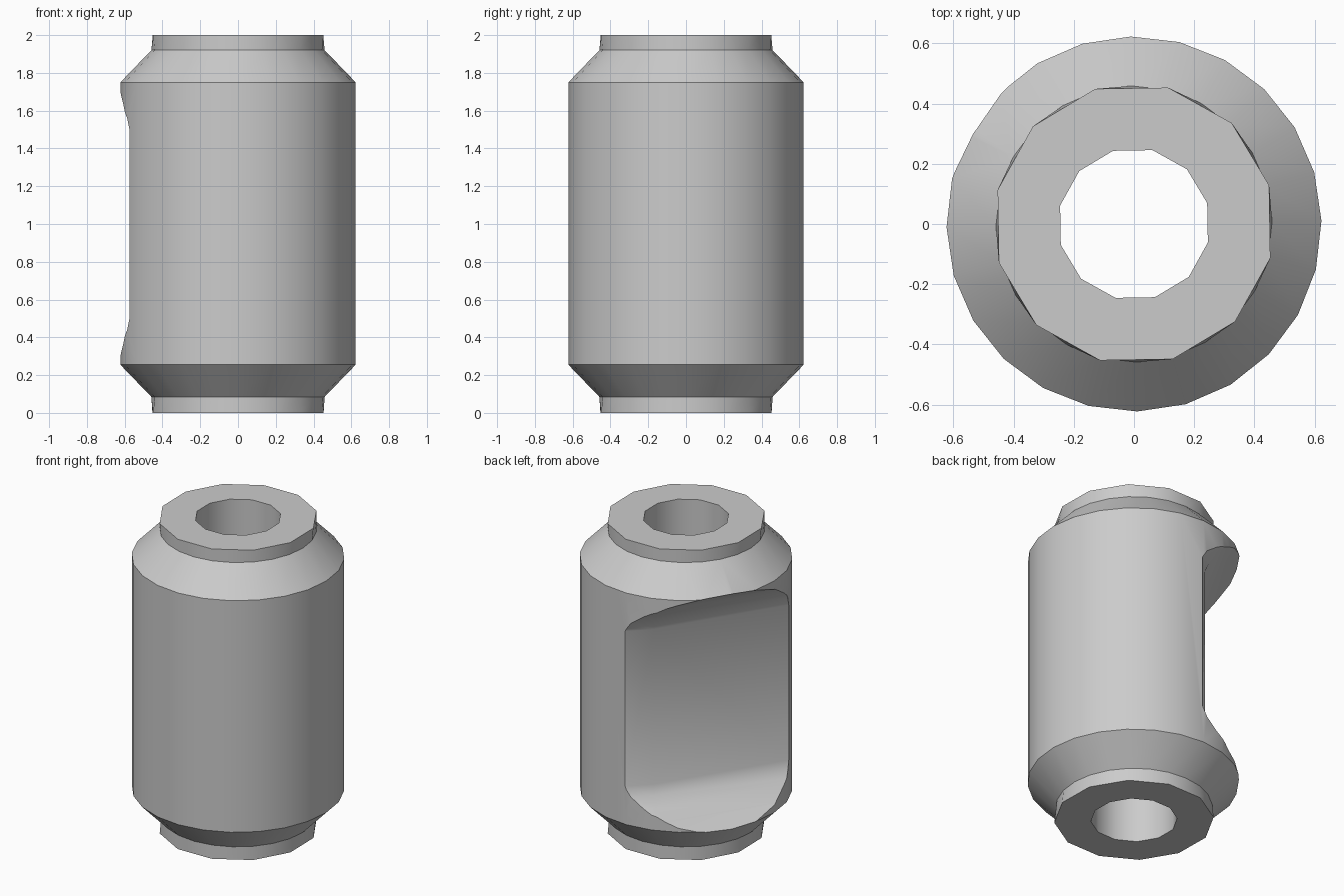
import bpy, bmesh, math

SIDES = 24
PHASE = math.radians(16)

if "Cube" in bpy.data.objects:
    bpy.data.objects.remove(bpy.data.objects["Cube"], do_unlink=True)

grey = bpy.data.materials.new("plain_grey")
grey.use_nodes = True
tone = (0.6, 0.6, 0.6, 1)
grey.diffuse_color = tone
grey.node_tree.nodes["Principled BSDF"].inputs["Base Color"].default_value = tone


def loft(name, rings, closed=False):
    """Skin a list of rings; close it into a loop, or cap both ends."""
    bm = bmesh.new()
    loops = [[bm.verts.new(p) for p in ring] for ring in rings]
    n = len(loops[0])
    pairs = list(zip(loops, loops[1:]))
    if closed:
        pairs.append((loops[-1], loops[0]))
    for low, high in pairs:
        for i in range(n):
            j = (i + 1) % n
            bm.faces.new((low[i], low[j], high[j], high[i]))
    if not closed:
        bm.faces.new(loops[0])
        bm.faces.new(loops[-1])
    bmesh.ops.recalc_face_normals(bm, faces=bm.faces)
    mesh = bpy.data.meshes.new(name)
    bm.to_mesh(mesh)
    bm.free()
    obj = bpy.data.objects.new(name, mesh)
    bpy.context.collection.objects.link(obj)
    mesh.materials.append(grey)
    return obj


def ring(radius, z, coarse=False):
    """A round ring; a coarse one has every other point on a straight edge."""
    points = []
    for i in range(SIDES):
        a = PHASE + math.tau * i / SIDES
        r = radius * math.cos(math.tau / SIDES) if coarse and i % 2 else radius
        points.append((r * math.cos(a), r * math.sin(a), z))
    return points


# Hollow sleeve with chamfered shoulders and twelve-sided collars
sleeve = loft("sleeve", [
    ring(0.253, 0, True), ring(0.467, 0, True), ring(0.459, 0.085),
    ring(0.623, 0.255), ring(0.623, 1.75), ring(0.459, 1.92),
    ring(0.467, 2, True), ring(0.253, 2, True)], closed=True)


# Side recess facing the back right: a two-plane flat ramping out at both ends
def section(z, out):
    outline = [(-0.8, 0.44 + out), (-0.27, 0.44 + out), (0.57, 0.245 + out),
               (0.9, 0.17 + out), (0.9, 1.3), (-0.8, 1.3)]
    s = math.sqrt(0.5)
    return [(-s * (u + e), s * (e - u), z) for u, e in outline]


ramp = [(0.24, 0.25), (0.31, 0.15), (0.38, 0.075), (0.44, 0.025), (0.5, 0)]
levels = ramp + [(2 - z, out) for z, out in reversed(ramp)]
cutter = loft("recess_cutter", [section(z, out) for z, out in levels])
cutter.hide_render = True

cut = sleeve.modifiers.new("recess", "BOOLEAN")
cut.operation = "DIFFERENCE"
cut.solver = "EXACT"
cut.object = cutter

bpy.context.view_layer.objects.active = sleeve
sleeve.select_set(True)
bpy.ops.object.modifier_apply(modifier=cut.name)
bpy.data.objects.remove(cutter, do_unlink=True)
bpy.ops.object.shade_smooth_by_angle(angle=math.radians(38))
